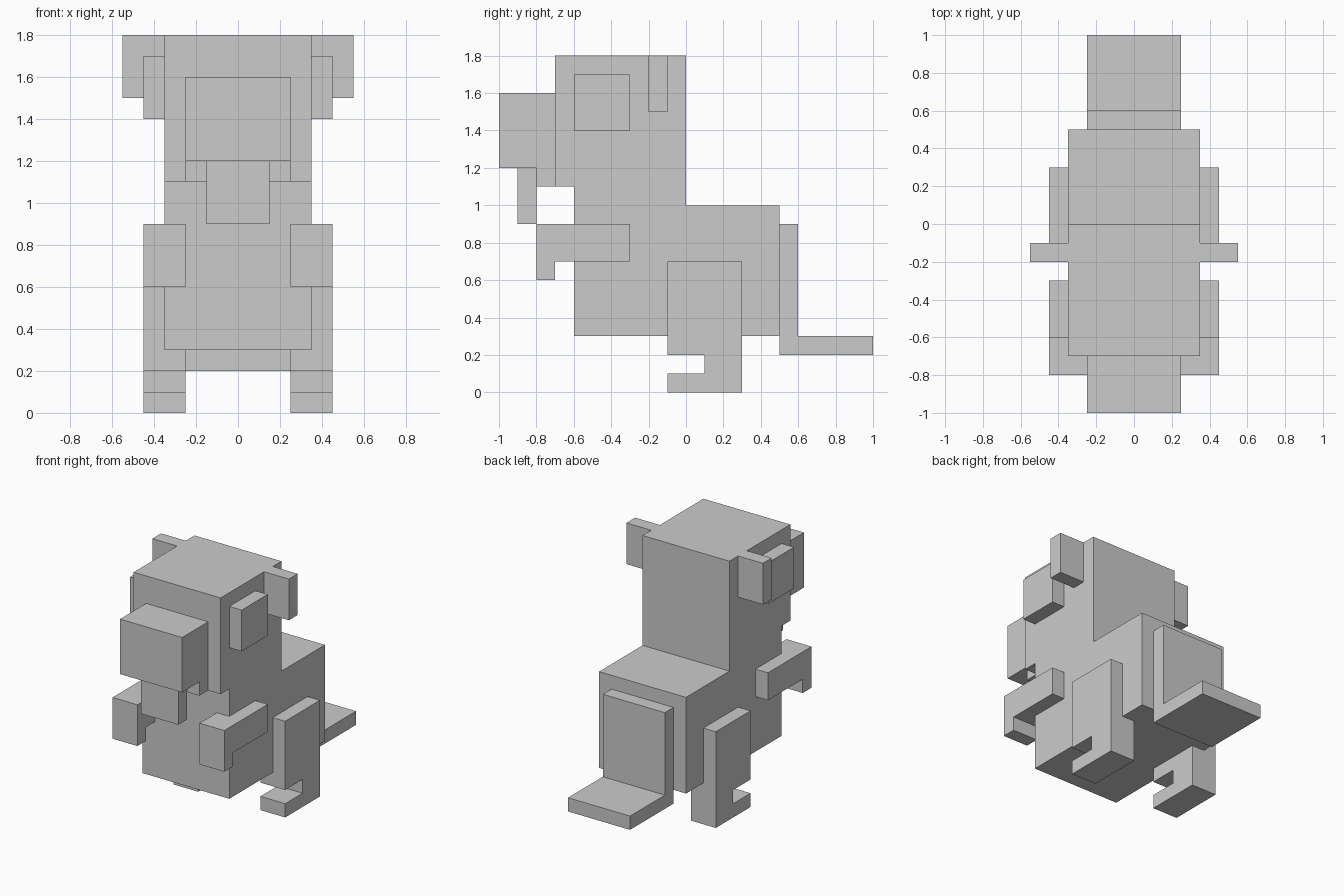
import bpy, bmesh
from mathutils import Vector

if "Cube" in bpy.data.objects:
    bpy.data.objects.remove(bpy.data.objects["Cube"])


def extrude_x(name, profile, x0, x1):
    """Extrude a side profile of (y, z) points from x0 to x1."""
    bm = bmesh.new()
    face = bm.faces.new([bm.verts.new((x0, y, z)) for y, z in profile])
    geom = bmesh.ops.extrude_face_region(bm, geom=[face], use_keep_orig=True)["geom"]
    moved = [v for v in geom if isinstance(v, bmesh.types.BMVert)]
    bmesh.ops.translate(bm, verts=moved, vec=Vector((x1 - x0, 0, 0)))
    bmesh.ops.recalc_face_normals(bm, faces=bm.faces)
    mesh = bpy.data.meshes.new(name)
    bm.to_mesh(mesh)
    bm.free()
    obj = bpy.data.objects.new(name, mesh)
    bpy.context.collection.objects.link(obj)
    return obj


def rect(y0, y1, z0, z1):
    return [(y0, z0), (y1, z0), (y1, z1), (y0, z1)]


def pair(name, profile, inner, outer):
    """One part on the right, mirrored to the left."""
    for side, s in (("right", 1), ("left", -1)):
        extrude_x(f"{side}_{name}", profile, s * inner, s * outer)


# Body and head share one stepped side outline
extrude_x("body_and_head", [(-0.6, 0.3), (0.5, 0.3), (0.5, 1.0), (0, 1.0), (0, 1.8),
                            (-0.7, 1.8), (-0.7, 1.1), (-0.6, 1.1)], -0.35, 0.35)

# Snout with lower jaw, and the piece hanging below it
extrude_x("snout", [(-1, 1.2), (-0.8, 1.2), (-0.8, 1.1), (-0.7, 1.1),
                    (-0.7, 1.6), (-1, 1.6)], -0.25, 0.25)
extrude_x("tongue", rect(-0.9, -0.8, 0.9, 1.2), -0.15, 0.15)

# L-shaped tail: upright plate and flat tip
extrude_x("tail", [(0.5, 0.2), (1, 0.2), (1, 0.3), (0.6, 0.3),
                   (0.6, 0.9), (0.5, 0.9)], -0.25, 0.25)

# Paired parts
pair("eye", rect(-0.6, -0.3, 1.4, 1.7), 0.35, 0.45)
pair("ear", rect(-0.2, -0.1, 1.5, 1.8), 0.35, 0.55)
pair("arm", [(-0.8, 0.6), (-0.7, 0.6), (-0.7, 0.7), (-0.3, 0.7),
             (-0.3, 0.9), (-0.8, 0.9)], 0.25, 0.45)
pair("leg", [(-0.1, 0), (0.3, 0), (0.3, 0.7), (-0.1, 0.7), (-0.1, 0.2),
             (0.1, 0.2), (0.1, 0.1), (-0.1, 0.1)], 0.25, 0.45)
